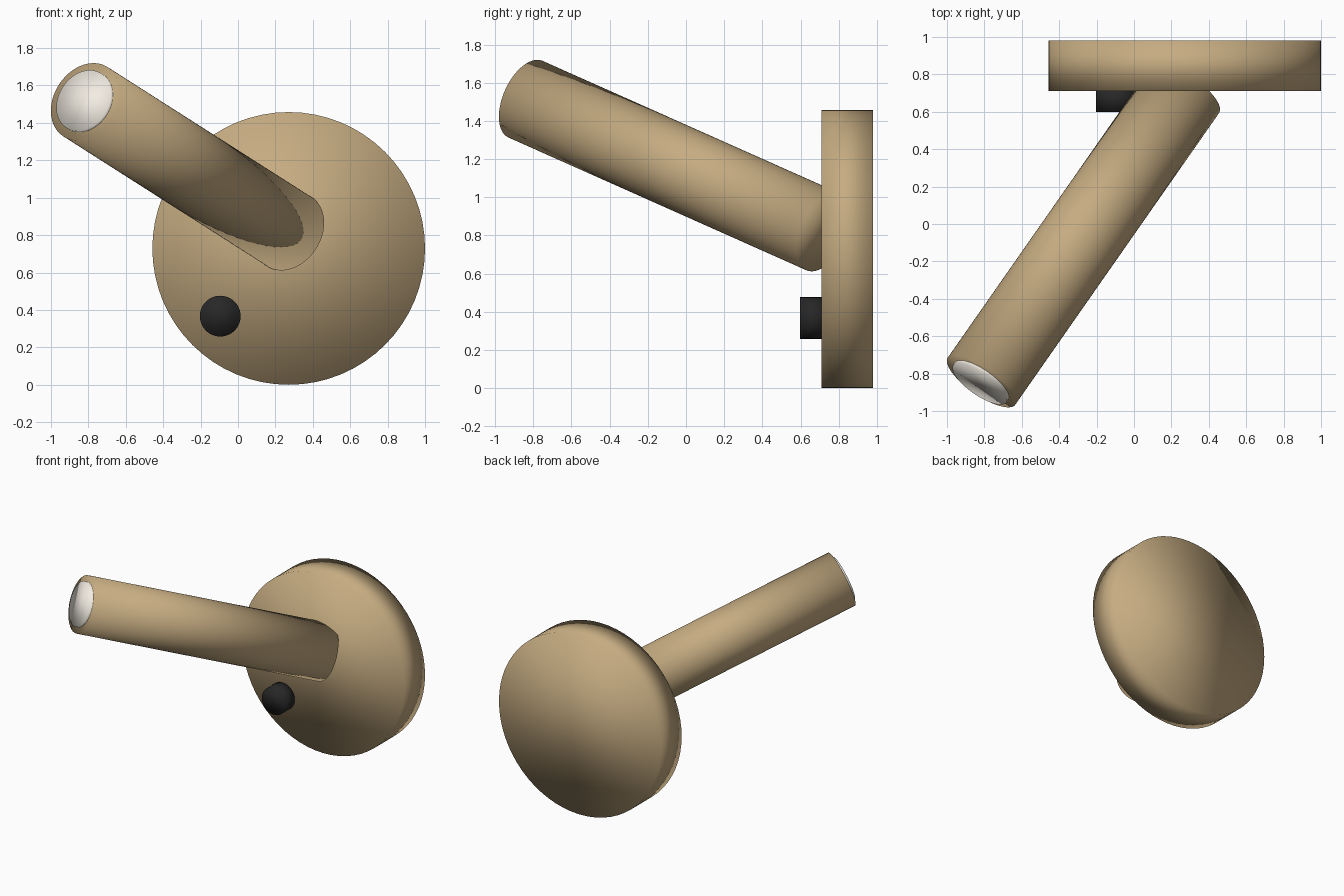
import bpy
from mathutils import Vector

if "Cube" in bpy.data.objects:
    bpy.data.objects.remove(bpy.data.objects["Cube"])


def material(name, rgb):
    m = bpy.data.materials.new(name)
    m.diffuse_color = (*rgb, 1)
    m.use_nodes = True
    m.node_tree.nodes["Principled BSDF"].inputs["Base Color"].default_value = m.diffuse_color
    return m


def cylinder(name, start, end, radius, mat, sides=64):
    """Smooth capped cylinder running between two points."""
    start, end = Vector(start), Vector(end)
    axis = end - start
    bpy.ops.mesh.primitive_cylinder_add(
        vertices=sides, radius=radius, depth=axis.length,
        location=(start + end) / 2,
        rotation=axis.to_track_quat('Z', 'Y').to_euler())
    ob = bpy.context.object
    ob.name = name
    ob.data.materials.append(mat)
    # the soft look runs over the cap edges too
    bpy.ops.object.shade_smooth()
    return ob


brass = material("brass", (0.56, 0.41, 0.22))
black = material("black", (0.02, 0.02, 0.02))
glass = material("frosted_glass", (0.9, 0.85, 0.77))

# Round wall plate
cylinder("wall_plate", (0.271, 0.98, 0.729), (0.271, 0.71, 0.729), 0.729, brass)

# Slanted lamp tube, growing from the plate face
root = Vector((0.275, 0.72, 0.818))
tip = Vector((-0.815, -0.84, 1.513))
out = (tip - root).normalized()
cylinder("lamp_tube", root, tip, 0.22, brass)

# Lens set in the tube's end
cylinder("lens", tip - out * 0.03, tip + out * 0.02, 0.173, glass)

# Push switch on the plate
cylinder("switch_button", (-0.095, 0.74, 0.367), (-0.095, 0.598, 0.367), 0.109, black)
